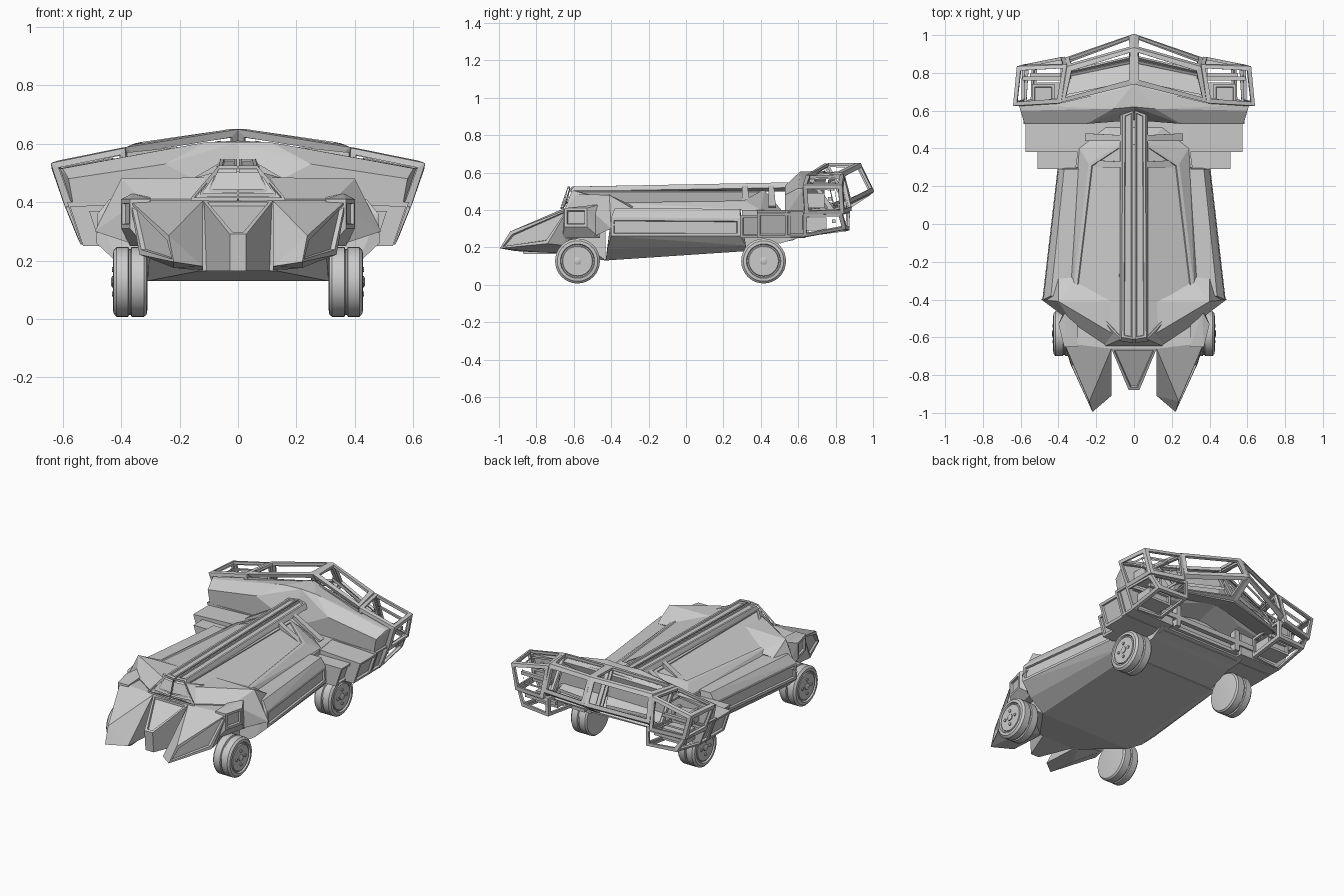
import bpy, bmesh
from math import cos, sin, pi
from mathutils import Vector

if "Cube" in bpy.data.objects:
    bpy.data.objects.remove(bpy.data.objects["Cube"])


def finish(name, bm, mirror=False, solid=0):
    bmesh.ops.recalc_face_normals(bm, faces=bm.faces)
    me = bpy.data.meshes.new(name)
    bm.to_mesh(me)
    bm.free()
    ob = bpy.data.objects.new(name, me)
    bpy.context.collection.objects.link(ob)
    if solid:
        m = ob.modifiers.new("thick", 'SOLIDIFY')
        m.thickness, m.offset = solid, 0
    if mirror:
        m = ob.modifiers.new("mirror", 'MIRROR')
        m.use_mirror_merge = False
    return ob


def solid(name, pts, mode="full", recess=(), w=.02, d=.012, flat=.1):
    """Faceted convex block; 'full' spans both sides, 'pair' makes a mirrored twin.
    recess = directions whose best-facing polygon gets a sunken panel."""
    bm = bmesh.new()
    if mode == "full":
        pts = list(pts) + [(-x, y, z) for x, y, z in pts if abs(x) > 1e-5]
    for p in pts:
        bm.verts.new(p)
    bmesh.ops.convex_hull(bm, input=bm.verts[:])
    bmesh.ops.delete(bm, geom=[v for v in bm.verts if not v.link_faces], context='VERTS')
    bmesh.ops.dissolve_limit(bm, angle_limit=flat, verts=bm.verts[:], edges=bm.edges[:])
    bmesh.ops.recalc_face_normals(bm, faces=bm.faces)
    dirs = [Vector(r).normalized() for r in recess]
    if mode == "full":
        dirs += [Vector((-r.x, r.y, r.z)) for r in dirs if abs(r.x) > 1e-5]
    for f in [max(bm.faces, key=lambda f: f.normal.dot(r)) for r in dirs]:
        bmesh.ops.inset_individual(bm, faces=[f], thickness=w)
        bmesh.ops.inset_individual(bm, faces=[f], thickness=.004, depth=-d)
    return finish(name, bm, mode == "pair")


def cage(name, sections, w=.018, t=.012):
    """Open framework: every quad between the sections becomes a hollow frame."""
    bm = bmesh.new()
    rings = [[bm.verts.new(p) for p in s] for s in sections]
    n = len(rings[0])
    for a, b in zip(rings, rings[1:]):
        for i in range(n):
            bm.faces.new((a[i], a[(i + 1) % n], b[(i + 1) % n], b[i]))
    bm.faces.new(rings[0][::-1])
    bm.faces.new(rings[-1])
    bmesh.ops.recalc_face_normals(bm, faces=bm.faces)
    inner = bm.faces[:]
    bmesh.ops.inset_individual(bm, faces=inner, thickness=w)
    bmesh.ops.delete(bm, geom=inner, context='FACES')
    return finish(name, bm, True, t)


def frame(name, quad, w=.015, t=.012):
    bm = bmesh.new()
    f = bm.faces.new([bm.verts.new(p) for p in quad])
    bmesh.ops.inset_individual(bm, faces=[f], thickness=w)
    bmesh.ops.delete(bm, geom=[f], context='FACES')
    return finish(name, bm, True, t)


def box(name, lo, hi, **kw):
    return solid(name, [(x, y, z) for x in (lo[0], hi[0]) for y in (lo[1], hi[1])
                        for z in (lo[2], hi[2])], "pair", **kw)


def lathe(name, profile, cy, cz, seg=32):
    """Turned part around an x axis; profile is (radius, x)."""
    bm = bmesh.new()
    rings = [[bm.verts.new((x, cy + r * cos(2 * pi * i / seg), cz + r * sin(2 * pi * i / seg)))
              for i in range(seg)] for r, x in profile]
    for a, b in zip(rings, rings[1:]):
        for i in range(seg):
            bm.faces.new((a[i], a[(i + 1) % seg], b[(i + 1) % seg], b[i]))
    bm.faces.new(rings[0])
    bm.faces.new(rings[-1])
    ob = finish(name, bm, True)
    bpy.ops.object.select_all(action='DESELECT')
    ob.select_set(True)
    bpy.context.view_layer.objects.active = ob
    bpy.ops.object.shade_smooth_by_angle(angle=.6)


# Wheels: grooved tyre, flat rim, hub and lugs
TYRE = [(.095, .31), (.112, .313), (.12, .322), (.12, .364), (.113, .367), (.113, .373),
        (.12, .376), (.12, .415), (.108, .426), (.092, .428), (.088, .418), (.082, .418),
        (.079, .425), (.02, .425)]
for tag, y in (("front", -.58), ("rear", .415)):
    lathe(tag + "_wheel", TYRE, y, .127)
    lathe(tag + "_hub", [(.02, .42), (.02, .430), (.013, .434)], y, .127, 16)
    for k in range(4):
        a = k * pi / 2
        lathe(tag + "_lug", [(.009, .42), (.009, .431)], y + .042 * cos(a), .127 + .042 * sin(a), 10)

# Lower hull with flat belly and sunken side panels
solid("lower_hull", [(.31, -.43, .13), (.41, -.42, .19), (.485, -.4, .26), (.48, -.4, .36),
                     (.44, -.38, .41), (.30, .32, .18), (.36, .32, .21), (.405, .29, .26),
                     (.40, .29, .355), (.37, .29, .405)],
      recess=[(1, .1, 0)], w=.022)
solid("tail_floor", [(.30, .3, .18), (.31, .3, .40), (.27, .58, .24), (.27, .58, .40)])
solid("front_belly", [(.31, -.43, .13), (.31, -.43, .4), (.13, -.67, .165), (.13, -.67, .40),
                      (.3, -.6, .26), (.3, -.6, .4)])

# Raised front shoulders
solid("shoulders", [(.49, -.4, .30), (.40, -.41, .48), (.3, -.28, .42), (.08, -.41, .485),
                    (.08, -.60, .485), (.40, -.29, .41), (.15, -.64, .41), (.33, -.52, .41),
                    (.37, -.49, .26)], flat=.15)

# Roof panels and central spine
solid("roof", [(.07, -.61, .505), (.15, -.645, .41), (.32, -.35, .435), (.34, -.33, .40),
               (.24, .32, .446), (.29, .40, .40), (.07, .42, .505), (.15, .51, .40)],
      recess=[(.27, 0, 1)], w=.02, d=.006, flat=.2)
solid("spine", [(.004, -.63, .50), (.075, -.62, .50), (.065, -.60, .525), (.004, -.61, .525),
                (.004, .60, .50), (.075, .58, .52), (.06, .58, .548), (.004, .60, .548)],
      "pair", recess=[(0, 0, 1)], w=.015, d=.008)
# Nested windscreen frames
for i in range(3):
    x, z = .16 - .03 * i, .41 + .014 * i
    frame("windscreen_frame", [(.002, -.67 + .01 * i, z), (x, -.655 + .01 * i, z),
                               (.065, -.62, .52), (.002, -.632, .52)], .011, .012)
for y in (.30, .44):
    solid("roof_strut", [(.06, y, .51), (.06, y + .03, .51), (.25, y, .41), (.25, y + .04, .41),
                         (.07, y, .53), (.07, y + .03, .53), (.26, y, .42), (.26, y + .04, .42)], "pair")

# Nose wedge, prongs and cheek blocks
solid("nose", [(.12, -.64, .165), (.12, -.66, .405), (.028, -.87, .165), (.028, -.88, .29)],
      recess=[(0, -.5, .9)], w=.018)
solid("front_prong", [(.12, -.60, .405), (.12, -.66, .405), (.20, -.66, .405), (.37, -.63, .405),
                      (.337, -.74, .22), (.22, -.80, .175), (.12, -.62, .165), (.12, -.91, .18),
                      (.22, -.995, .195), (.237, -.94, .285), (.3, -.5, .40), (.31, -.65, .21)],
      "pair", recess=[(1, -.468, .1)], w=.02, d=.015, flat=.12)
solid("cheek_block", [(.37, -.65, .41), (.40, -.53, .41), (.40, -.53, .31), (.37, -.65, .31),
                      (.3, -.65, .41), (.3, -.46, .42), (.36, -.46, .43), (.32, -.66, .25),
                      (.37, -.46, .25), (.3, -.46, .25)],
      "pair", recess=[(1, -.25, 0)], w=.02)

# Stepped rear fenders
solid("rear_fender_front", [(x, y, z) for y in (.29, .40) for x, z in
                            ((.30, .25), (.30, .37), (.47, .25), (.51, .37))],
      "pair", recess=[(1, 0, -.3)], w=.02)
solid("rear_fender_back", [(x, y, z) for y in (.38, .56) for x, z in
                           ((.27, .25), (.23, .40), (.53, .25), (.575, .385))],
      "pair", recess=[(1, 0, -.3)], w=.022)

# Swept rear wing body: upper slab, side wall, lower keel
solid("wing_core", [(0, .55, .40), (0, .62, .605), (.11, .61, .605), (0, .745, .61), (0, .74, .45),
                    (.58, .53, .48), (.6, .6, .515), (.61, .63, .515), (.56, .53, .37),
                    (.56, .64, .37), (.2, .55, .36), (.2, .68, .40), (.25, .53, .53)], "pair")
solid("wing_side", [(x, y, z) for y in (.53, .64) for x, z in
                    ((.25, .25), (.25, .40), (.535, .255), (.585, .40))], "pair",
      recess=[(1, 0, -.3)], w=.018)
solid("wing_keel", [(0, .5, .22), (.28, .5, .22), (0, .60, .25), (.3, .6, .25),
                    (0, .56, .42), (.3, .56, .42)], "pair")

# Open framework behind the wing
cage("wing_center_cage", [
    [(.004, .745, .645), (.004, .93, .645), (.004, 1.0, .50), (.004, .87, .41)],
    [(.38, .65, .585), (.35, .83, .595), (.36, .875, .44), (.38, .79, .37)]], w=.028, t=.016)
cage("wing_upper_pod", [
    [(.39, .645, .58), (.36, .84, .585), (.37, .88, .40), (.38, .65, .39)],
    [(.635, .63, .53), (.615, .83, .53), (.58, .84, .385), (.585, .64, .38)]], w=.024, t=.016)
cage("wing_lower_pod", [
    [(.34, .64, .385), (.34, .87, .40), (.34, .87, .295), (.34, .64, .265)],
    [(.585, .63, .38), (.575, .83, .385), (.53, .85, .30), (.535, .63, .26)]], w=.022, t=.014)
frame("wing_inner_frame", [(.06, .84, .60), (.33, .76, .55), (.33, .79, .43), (.06, .87, .46)], .03, .02)
# Swept shelf bridging the hood and the frames, and the tray under the frames
solid("wing_shelf", [(0, .73, .61), (0, .76, .60), (.38, .64, .57), (.39, .68, .55),
                     (0, .73, .5), (.38, .64, .5)], "pair")
solid("wing_tray", [(0, .72, .46), (0, .87, .405), (.37, .65, .42), (.37, .80, .375),
                    (0, .72, .44), (0, .87, .395), (.37, .65, .40), (.37, .80, .365)], "pair")

# Equipment inside the pods
box("pod_engine", (.42, .63, .41), (.54, .74, .49), recess=[(0, 1, 0), (0, 0, 1)])
box("pod_engine_rail", (.38, .76, .45), (.59, .78, .47))
box("lower_pod_unit", (.36, .63, .29), (.51, .75, .36), recess=[(0, 1, 0)])
box("lower_pod_rail", (.34, .78, .33), (.55, .80, .35))
frame("pod_baffle", [(.41, .79, .54), (.59, .77, .51), (.56, .79, .41), (.41, .81, .42)], .025)
frame("pod_top_frame", [(.43, .68, .545), (.59, .67, .515), (.58, .79, .51), (.42, .80, .54)], .022)

# Rear cross rails below the wing
box("rear_cross_rail", (0, .62, .30), (.35, .65, .33))
box("rear_cross_rail_low", (0, .60, .26), (.35, .62, .28))
box("rear_post", (.2, .61, .26), (.23, .65, .42))
